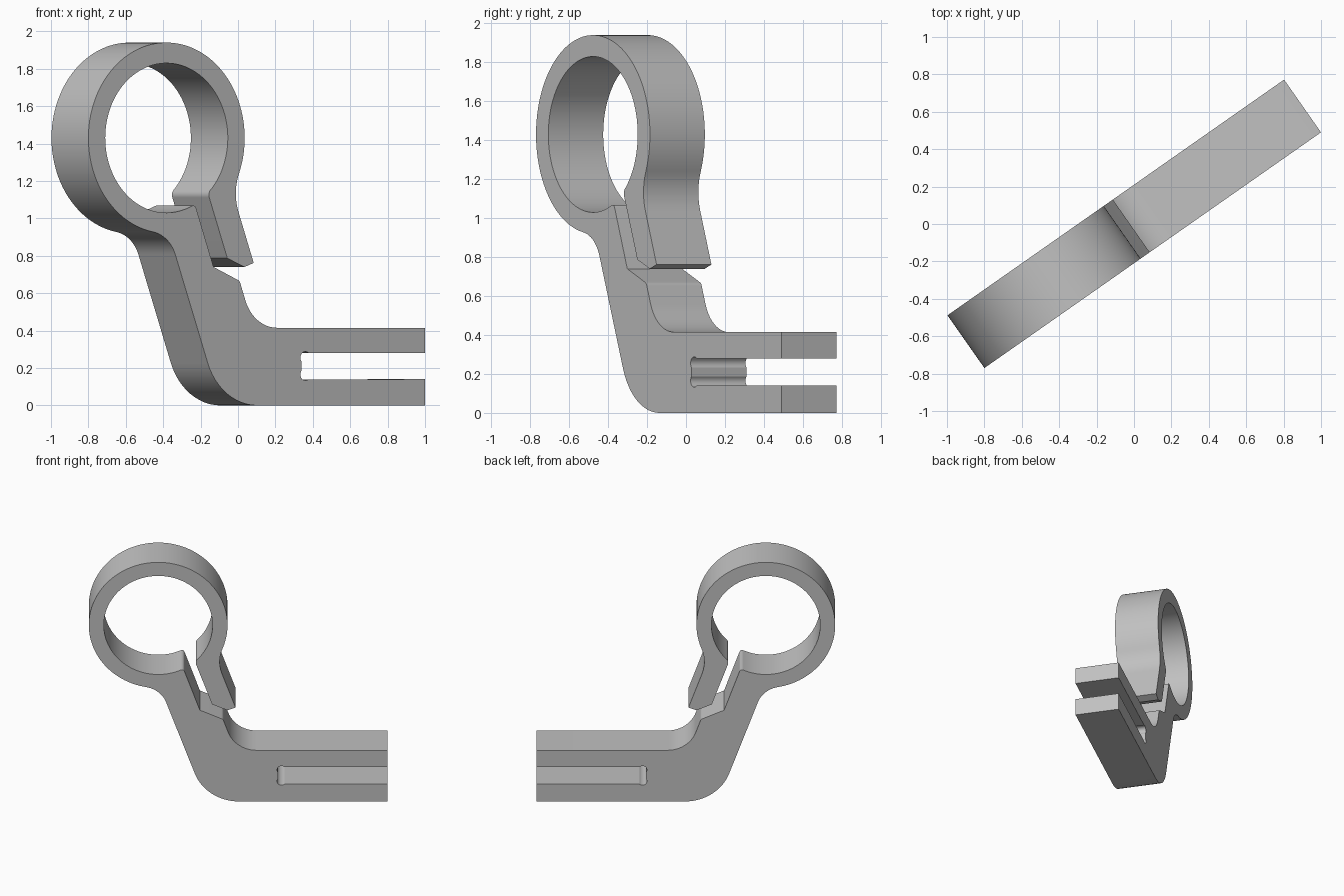
import bpy, bmesh
from math import radians, cos, sin, tan, ceil
from mathutils import Vector

cube = bpy.data.objects.get("Cube")
if cube:
    bpy.data.objects.remove(cube, do_unlink=True)

WIDTH = 0.344
RING = Vector((-0.587, 1.43))


def arc(centre, radius, start, end, steps):
    """Points on an arc, angles in degrees."""
    angles = [radians(start + (end - start) * i / steps) for i in range(steps + 1)]
    return [Vector(centre) + radius * Vector((cos(a), sin(a))) for a in angles]


def rounded(path):
    """Turn (point, radius) pairs into an outline with filleted corners."""
    out = []
    for i, (p, r) in enumerate(path):
        if r == 0:
            out.append(p)
            continue
        a = (path[i - 1][0] - p).normalized()
        b = (path[(i + 1) % len(path)][0] - p).normalized()
        half = a.angle(b) / 2
        t = r / tan(half)
        centre = p + (a + b).normalized() * (r / sin(half))
        s, e = p + a * t - centre, p + b * t - centre
        sweep = s.angle(e)
        n = max(4, ceil(sweep / radians(6)))
        for k in range(n + 1):
            w = sweep * k / n
            out.append(centre + (s * sin(sweep - w) + e * sin(w)) / sin(sweep))
    return out


path = []


def corner(x, z, r=0.0):
    path.append((Vector((x, z)), r))


def curve(points):
    path.extend((p, 0.0) for p in points)


# underside and outer edge of the sloping neck
corner(1.1, 0)
corner(-0.235, 0, 0.345)
corner(-0.567, 0.909, 0.188)
# outside of the ring
curve(arc(RING, 0.51, 260, -21, 90))
# free clamp arm
corner(-0.154, 1.136, 0.28)
corner(-0.018, 0.762)
corner(-0.078, 0.74)
corner(-0.19, 0.787)
corner(-0.317, 1.136, 0.04)
# inside of the ring
curve(arc(RING, 0.4, -42, 294, 100))
# fixed jaw and upper edge of the foot
corner(-0.401, 1.075, 0.02)
corner(-0.28, 0.74)
corner(-0.11, 0.666, 0.03)
corner(-0.019, 0.415, 0.22)
corner(1.1, 0.415)
# slot with a round relief in each inner corner
corner(1.1, 0.28)
curve(arc((0.32, 0.255), 0.033, 50, 220, 16))
curve(arc((0.32, 0.165), 0.033, 140, 310, 16))
corner(1.1, 0.14)

# extrude the profile
bm = bmesh.new()
face = bm.faces.new([bm.verts.new((p.x, -WIDTH / 2, p.y)) for p in rounded(path)])
ext = bmesh.ops.extrude_face_region(bm, geom=[face], use_keep_orig=True)
moved = [v for v in ext["geom"] if isinstance(v, bmesh.types.BMVert)]
bmesh.ops.translate(bm, verts=moved, vec=(0, WIDTH, 0))
bmesh.ops.recalc_face_normals(bm, faces=bm.faces)
mesh = bpy.data.meshes.new("ring_clamp_bracket")
bm.to_mesh(mesh)
bm.free()

bracket = bpy.data.objects.new("ring_clamp_bracket", mesh)
bpy.context.collection.objects.link(bracket)
bracket.rotation_euler.z = radians(35)

# plain grey
grey = bpy.data.materials.new("plain_grey")
grey.use_nodes = True
colour = (0.53, 0.53, 0.53, 1)
grey.diffuse_color = colour
grey.node_tree.nodes["Principled BSDF"].inputs["Base Color"].default_value = colour
mesh.materials.append(grey)

bpy.ops.object.select_all(action="DESELECT")
bracket.select_set(True)
bpy.context.view_layer.objects.active = bracket
bpy.ops.object.shade_smooth_by_angle(angle=radians(25))
